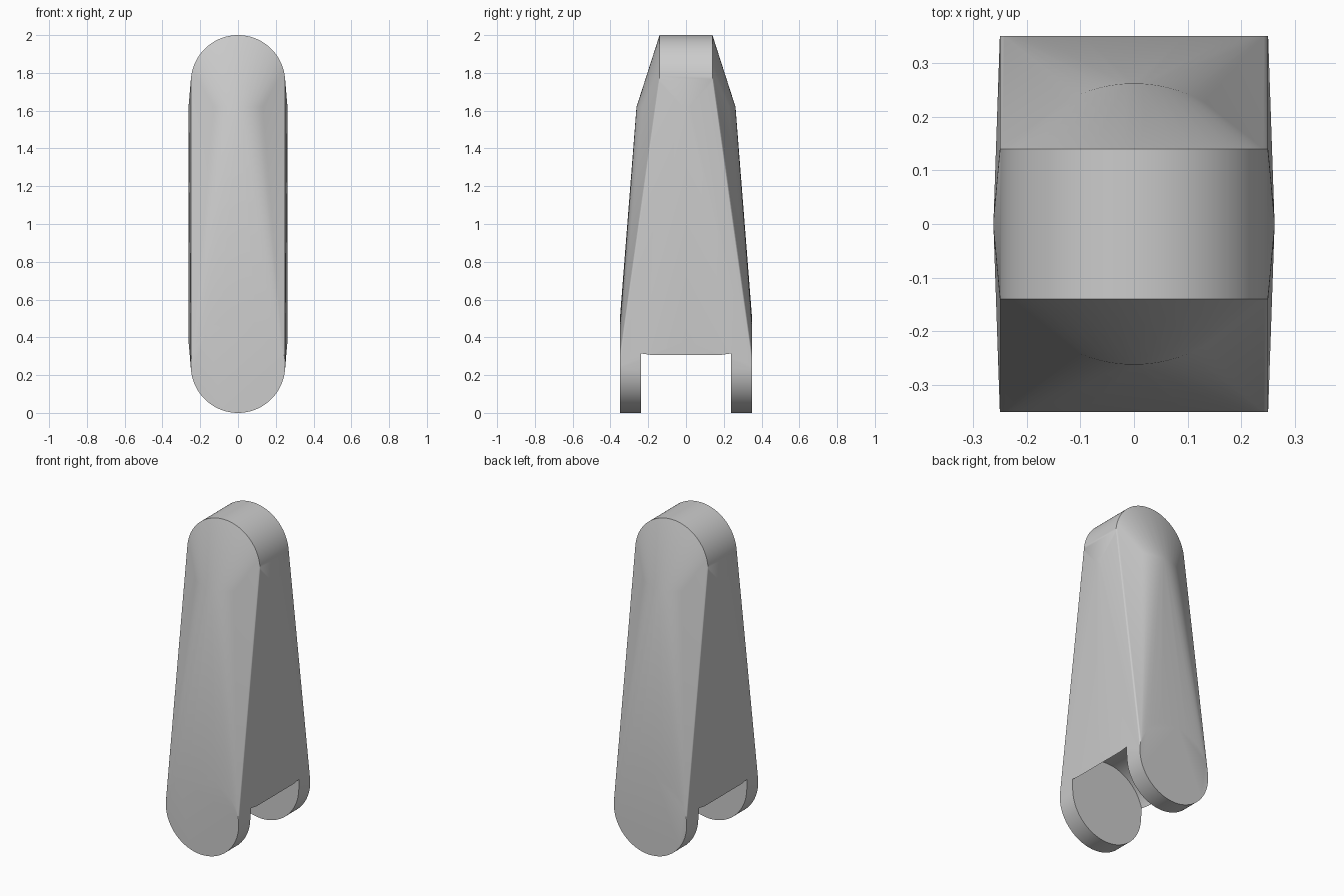
import bpy
import bmesh
from math import radians
from mathutils import Matrix

cube = bpy.data.objects.get("Cube")
if cube:
    bpy.data.objects.remove(cube, do_unlink=True)

SEGMENTS = 96
END_RADIUS = 0.25
WAIST_RADIUS = 0.262
ALONG_Y = Matrix.Rotation(radians(90), 4, "X")


def add_cylinder(bm, radius, length, z, turn=Matrix()):
    bmesh.ops.create_cone(bm, cap_ends=True, segments=SEGMENTS,
                          radius1=radius, radius2=radius, depth=length,
                          matrix=Matrix.Translation((0, 0, z)) @ turn)


def make_object(name, bm):
    bmesh.ops.recalc_face_normals(bm, faces=bm.faces)
    mesh = bpy.data.meshes.new(name)
    bm.to_mesh(mesh)
    bm.free()
    obj = bpy.data.objects.new(name, mesh)
    bpy.context.collection.objects.link(obj)
    return obj


# Body: one skin stretched over a wide foot, a round waist and a narrow head
bm = bmesh.new()
add_cylinder(bm, END_RADIUS, 0.70, 0.25, ALONG_Y)
add_cylinder(bm, WAIST_RADIUS, 1.24, 1.0)
add_cylinder(bm, END_RADIUS, 0.28, 1.75, ALONG_Y)
bmesh.ops.delete(bm, geom=bm.edges[:], context="EDGES_FACES")
bmesh.ops.convex_hull(bm, input=bm.verts[:])
bmesh.ops.delete(bm, geom=[v for v in bm.verts if not v.link_faces], context="VERTS")
bmesh.ops.dissolve_limit(bm, angle_limit=radians(0.1), verts=bm.verts[:], edges=bm.edges[:])
body = make_object("clevis_arm", bm)

# Fork slot: round clearance between the two foot discs
bm = bmesh.new()
add_cylinder(bm, WAIST_RADIUS, 0.474, 0.25, ALONG_Y)
cutter = make_object("fork_slot_cutter", bm)
cutter.hide_render = True

bpy.ops.object.select_all(action="DESELECT")
body.select_set(True)
bpy.context.view_layer.objects.active = body
cut = body.modifiers.new("fork_slot", "BOOLEAN")
cut.operation = "DIFFERENCE"
cut.solver = "EXACT"
cut.object = cutter
bpy.ops.object.modifier_apply(modifier=cut.name)
bpy.data.objects.remove(cutter, do_unlink=True)

# Plain grey finish with crisp rims
grey = bpy.data.materials.new("light_grey")
grey.use_nodes = True
colour = (0.6, 0.6, 0.6, 1)
grey.diffuse_color = colour
grey.node_tree.nodes["Principled BSDF"].inputs["Base Color"].default_value = colour
body.data.materials.clear()
body.data.materials.append(grey)
bpy.ops.object.shade_smooth_by_angle(angle=radians(30))
